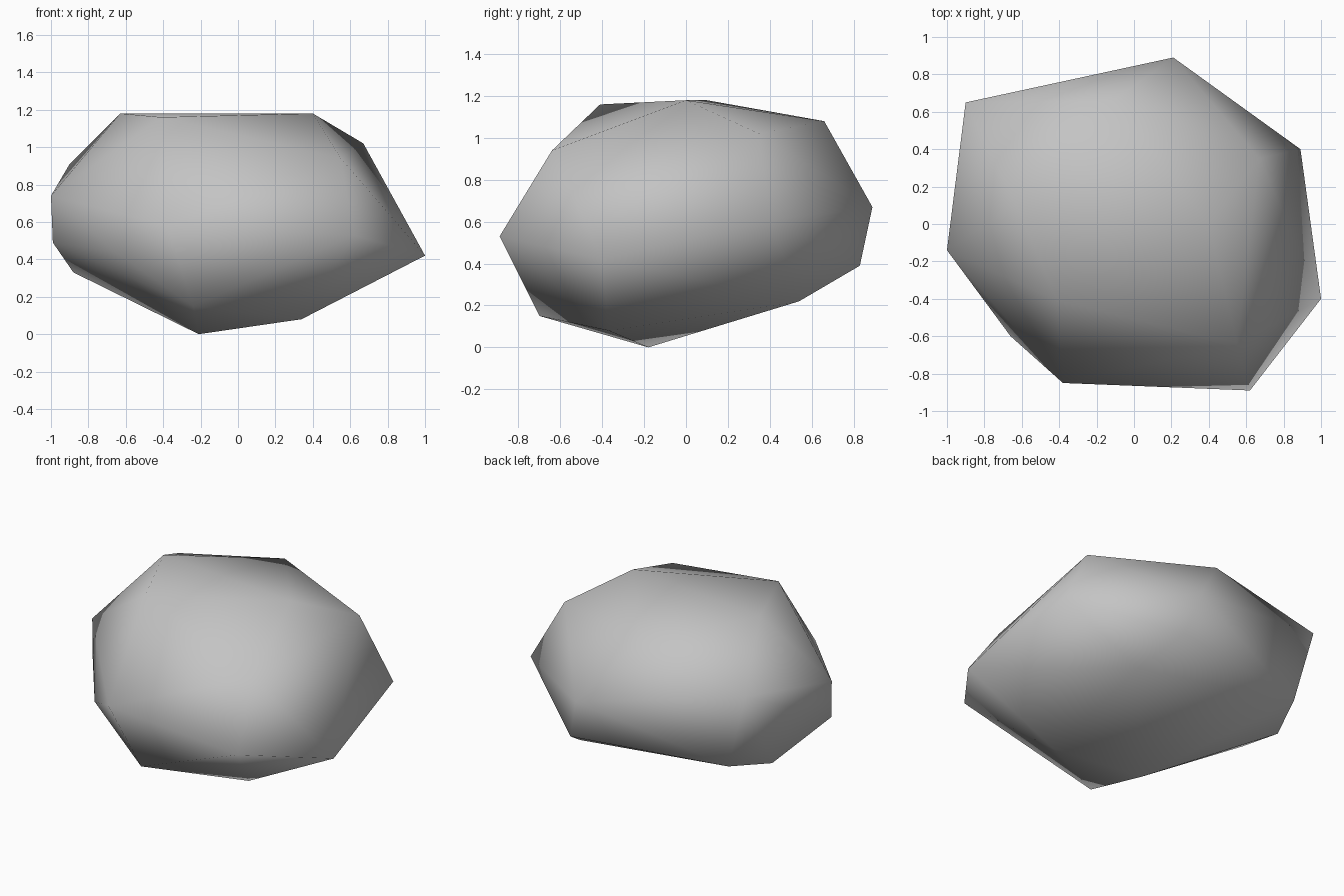
import bpy
import bmesh

# Remove the default cube only
default_cube = bpy.data.objects.get("Cube")
if default_cube:
    bpy.data.objects.remove(default_cube, do_unlink=True)


def make_material(name, colour):
    material = bpy.data.materials.new(name)
    material.use_nodes = True
    rgba = (*colour, 1.0)
    material.diffuse_color = rgba
    shader = next(n for n in material.node_tree.nodes if n.type == "BSDF_PRINCIPLED")
    shader.inputs["Base Color"].default_value = rgba
    shader.inputs["Roughness"].default_value = 0.9
    return material


def make_boulder(name, corner_groups, material):
    """Wrap a tight faceted skin around the boulder's corner points."""
    bm = bmesh.new()
    for group in corner_groups:
        for corner in group:
            bm.verts.new(corner)
    hull = bmesh.ops.convex_hull(bm, input=bm.verts[:], use_existing_faces=False)
    # Drop any corner that the skin does not touch
    loose = [v for v in bm.verts if not v.link_faces]
    bmesh.ops.delete(bm, geom=loose, context="VERTS")
    bmesh.ops.recalc_face_normals(bm, faces=bm.faces[:])
    # Smooth shading rounds off the few broad facets
    for face in bm.faces:
        face.smooth = True
    mesh = bpy.data.meshes.new(name)
    bm.to_mesh(mesh)
    bm.free()
    mesh.materials.append(material)
    boulder = bpy.data.objects.new(name, mesh)
    bpy.context.collection.objects.link(boulder)
    return boulder


# Flat crown and the shoulders just below it
crown = [(-.63, .1, 1.18), (.4, 0, 1.18), (-.41, -.41, 1.16), (-.11, .66, 1.08)]
shoulders = [(.67, .35, 1.02), (.55, -.64, .94), (-.9, .65, .91)]

# Widest ring around the middle
girth = [
    (-1, -.14, .74), (.21, .89, .67), (.89, .4, .61),
    (-.38, -.85, .58), (.62, -.89, .53), (1, -.4, .42),
]

# Undercut ring and the small resting tip
undercut = [
    (-.99, -.15, .49), (-.66, -.6, .44), (-.76, .63, .39),
    (.29, .83, .39), (-.88, .33, .33), (.42, .54, .22),
]
base = [(-.24, -.7, .15), (.34, -.37, .08), (-.21, -.18, 0)]

stone_grey = make_material("stone grey", (0.55, 0.55, 0.55))
make_boulder("boulder", [crown, shoulders, girth, undercut, base], stone_grey)
